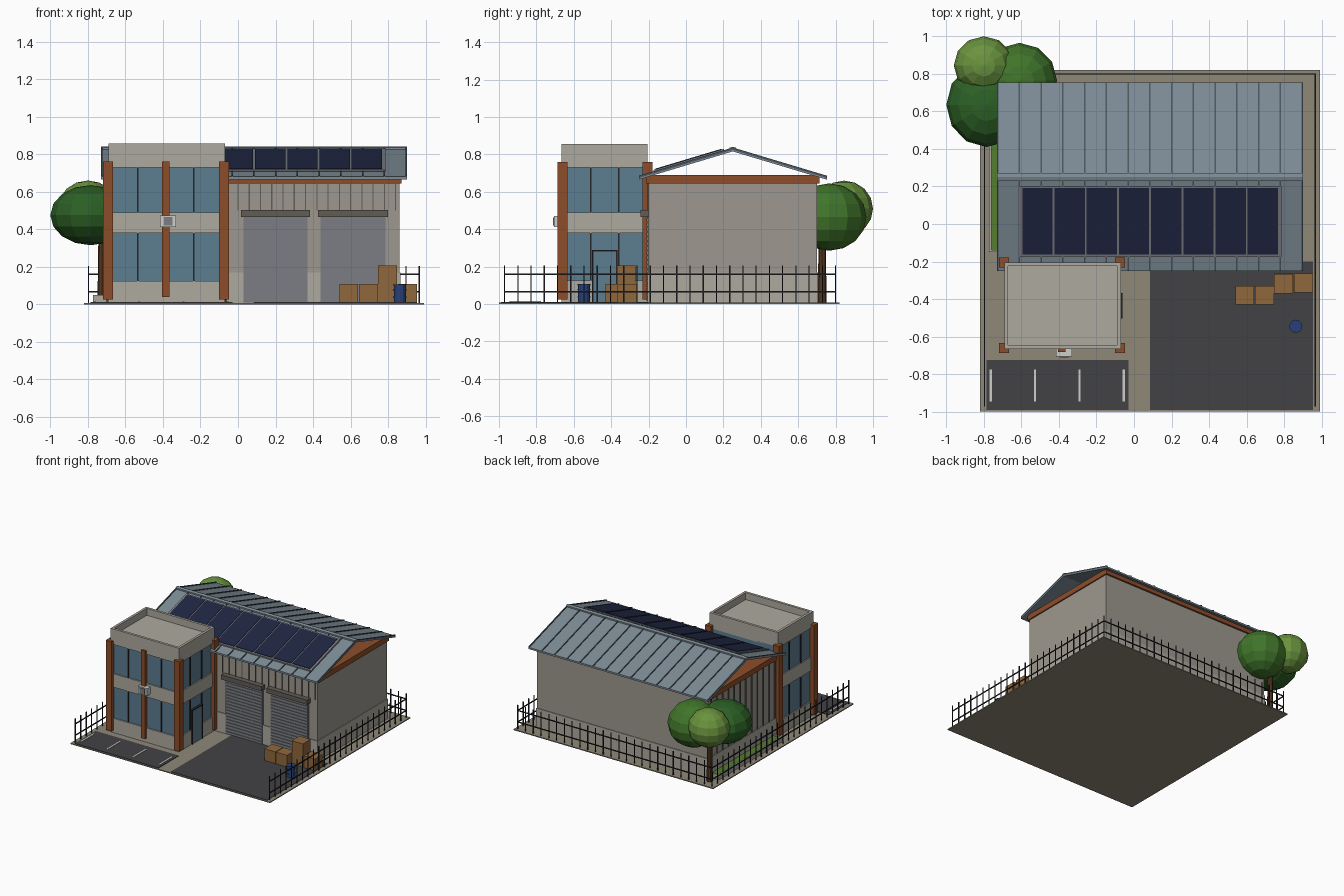
import bpy, bmesh, math
from mathutils import Matrix, Vector

if "Cube" in bpy.data.objects:
    bpy.data.objects.remove(bpy.data.objects["Cube"])


def mat(name, r, g, b):
    m = bpy.data.materials.new(name)
    m.diffuse_color = [(c / 255) ** 2.2 for c in (r, g, b)] + [1]
    m.use_nodes = True
    m.node_tree.nodes["Principled BSDF"].inputs["Base Color"].default_value = m.diffuse_color
    return m


CONC = mat("concrete", 172, 168, 158)
WALL = mat("wall", 156, 151, 142)
PAVE = mat("paving", 142, 135, 120)
ASPH = mat("asphalt", 68, 67, 70)
RUST = mat("rust_orange", 140, 78, 46)
GLASS = mat("glass", 92, 124, 142)
ROOF = mat("roof_metal", 124, 138, 148)
RIB = mat("roof_rib", 76, 86, 94)
SOLAR = mat("solar_blue", 36, 42, 68)
DARK = mat("dark_metal", 42, 42, 46)
DOOR = mat("shutter", 122, 125, 130)
HOOD = mat("hood", 98, 93, 86)
WOOD = mat("crate_wood", 142, 104, 62)
BLUE = mat("barrel_blue", 44, 66, 118)
WHITE = mat("light_grey", 205, 205, 200)
GRASS = mat("grass", 84, 124, 50)
BARK = mat("bark", 84, 58, 40)
LEAF1 = mat("leaf_dark", 48, 96, 42)
LEAF2 = mat("leaf_mid", 66, 116, 46)
LEAF3 = mat("leaf_light", 106, 146, 64)


def finish(name, bm, m):
    me = bpy.data.meshes.new(name)
    bmesh.ops.recalc_face_normals(bm, faces=bm.faces[:])
    bm.to_mesh(me)
    bm.free()
    ob = bpy.data.objects.new(name, me)
    bpy.context.collection.objects.link(ob)
    me.materials.append(m)
    return ob


# each box is (x0, x1, y0, y1, z0, z1)
def boxes(name, items, m):
    bm = bmesh.new()
    for x0, x1, y0, y1, z0, z1 in items:
        c = Vector((x0 + x1, y0 + y1, z0 + z1)) / 2
        bmesh.ops.create_cube(bm, size=1, matrix=Matrix.Translation(c)
                              @ Matrix.Diagonal((x1 - x0, y1 - y0, z1 - z0, 1)))
    return finish(name, bm, m)


# sloped slabs following the roof pitch: (x0, x1, y0, y1, low offset, high offset)
def slabs(name, items, m):
    z = lambda y: 0.83 - 0.3 * abs(y - 0.25)
    bm = bmesh.new()
    for x0, x1, y0, y1, a, b in items:
        prof = [(y0, z(y0) + a), (y1, z(y1) + a), (y1, z(y1) + b), (y0, z(y0) + b)]
        f = bm.faces.new([bm.verts.new((x0, *p)) for p in prof])
        g = bmesh.ops.extrude_face_region(bm, geom=[f])["geom"]
        bmesh.ops.translate(bm, vec=(x1 - x0, 0, 0),
                            verts=[v for v in g if isinstance(v, bmesh.types.BMVert)])
    return finish(name, bm, m)


def cylinder(name, x, y, z0, z1, r0, r1, n, m):
    bm = bmesh.new()
    bmesh.ops.create_cone(bm, cap_ends=True, segments=n, radius1=r0, radius2=r1,
                          depth=z1 - z0, matrix=Matrix.Translation((x, y, (z0 + z1) / 2)))
    return finish(name, bm, m)


# site
boxes("ground_slab", [(-0.82, 0.99, -1, 0.82, 0, 0.008)], PAVE)
boxes("asphalt", [(0.085, 0.955, -0.99, -0.2, 0.004, 0.012),
                  (-0.785, -0.03, -0.99, -0.725, 0.004, 0.012)], ASPH)
boxes("parking_lines", [(x - 0.006, x + 0.006, -0.945, -0.775, 0.008, 0.015)
                        for x in (-0.763, -0.527, -0.29, -0.055)], WHITE)
boxes("planter_kerb", [(-0.772, -0.76, -0.15, 0.68, 0.005, 0.05),
                       (-0.772, -0.70, -0.15, -0.138, 0.005, 0.05),
                       (-0.772, -0.70, 0.668, 0.68, 0.005, 0.05)], CONC)
boxes("planter_grass", [(-0.76, -0.69, -0.138, 0.668, 0.005, 0.04)], GRASS)

# main hall
boxes("hall_walls", [(-0.69, 0.86, -0.2, 0.7, 0.005, 0.65)], WALL)
P = (0.008, 0.17)
boxes("hall_plinth", [(-0.695, 0.865, 0.69, 0.705, *P), (0.85, 0.865, -0.205, 0.705, *P),
                      (-0.695, -0.68, -0.205, 0.705, *P), (-0.06, 0.03, -0.205, -0.19, *P),
                      (0.37, 0.44, -0.205, -0.19, *P), (0.79, 0.865, -0.205, -0.19, *P)], CONC)
boxes("wall_ribs", [(x - 0.003, x + 0.003, -0.206, -0.19, 0.5, 0.65)
                    for x in [0.06 * i for i in range(15)]]
      + [(-0.698, -0.68, y - 0.003, y + 0.003, 0.17, 0.65)
         for y in [-0.16 + 0.075 * i for i in range(12)]], HOOD)
boxes("eave_band", [(-0.70, 0.87, -0.21, 0.715, 0.645, 0.69)], RUST)

# roller doors
for k, (a, b) in enumerate([(0.03, 0.37), (0.44, 0.785)]):
    boxes(f"roller_door_{k}", [(a, b, -0.206, -0.19, 0.01, 0.47)], DOOR)
    boxes(f"door_slats_{k}", [(a + 0.005, b - 0.005, -0.211, -0.2, z, z + 0.018)
                              for z in [0.015 + 0.025 * i for i in range(18)]], DOOR)
    boxes(f"door_hood_{k}", [(a - 0.013, b + 0.013, -0.243, -0.19, 0.465, 0.503)], HOOD)

# roof with standing seams
slabs("roof_sheets", [(-0.73, 0.9, -0.25, 0.25, -0.014, 0),
                      (-0.73, 0.9, 0.25, 0.755, -0.014, 0)], ROOF)
xs = [-0.726 + i * 1.622 / 14 for i in range(15)]
slabs("roof_seams", [(x - 0.004, x + 0.004, y0, y1, -0.005, 0.007)
                     for x in xs for y0, y1 in ((-0.25, 0.25), (0.25, 0.755))], RIB)
slabs("ridge_cap", [(-0.73, 0.9, 0.232, 0.25, -0.002, 0.011),
                    (-0.73, 0.9, 0.25, 0.268, -0.002, 0.011)], ROOF)
slabs("solar_frame", [(-0.613, 0.785, -0.175, 0.203, 0.004, 0.014)], DOOR)
w = 1.372 / 8
slabs("solar_panels", [(-0.6 + i * w + 0.005, -0.6 + (i + 1) * w - 0.005, -0.163, 0.191,
                        0.008, 0.018) for i in range(8)], SOLAR)

# office tower
X0, X1, Y0, Y1 = -0.69, -0.07, -0.665, -0.205
boxes("tower_glass", [(X0 + 0.01, X1 - 0.01, Y0 + 0.01, Y1, 0.1, 0.74)], GLASS)
boxes("tower_bands", [(X0, X1, Y0, Y1, a, b)
                      for a, b in ((0.005, 0.125), (0.38, 0.49), (0.73, 0.8))], CONC)
t = 0.02
boxes("parapet", [(X0, X1, Y0, Y0 + t, 0.8, 0.857), (X0, X1, Y1 - t, Y1, 0.8, 0.857),
                  (X0, X0 + t, Y0 + t, Y1 - t, 0.8, 0.857),
                  (X1 - t, X1, Y0 + t, Y1 - t, 0.8, 0.857)], CONC)
boxes("tower_columns", [(x - 0.026, x + 0.026, y - 0.027, y + 0.027, 0.025, 0.76)
                        for x in (-0.692, -0.075) for y in (-0.66, -0.206)]
      + [(-0.404, -0.366, -0.682, -0.64, 0.04, 0.76)], RUST)
Z = ((0.125, 0.38), (0.49, 0.73))
boxes("mullions", [(x - 0.004, x + 0.004, Y0 + 0.003, Y0 + 0.02, a, b)
                   for x in (-0.535, -0.235) for a, b in Z]
      + [(x - 0.008, x + 0.008, y - 0.004, y + 0.004, a, b)
         for x in (X0 + 0.011, X1 - 0.011) for y in (-0.51, -0.36) for a, b in Z], DARK)
boxes("side_door", [(-0.085, -0.064, -0.495, -0.375, 0.01, 0.28)], GLASS)
boxes("side_door_frame", [(-0.085, -0.06, -0.503, -0.495, 0.01, 0.288),
                          (-0.085, -0.06, -0.375, -0.367, 0.01, 0.288),
                          (-0.085, -0.06, -0.503, -0.367, 0.28, 0.288)], DARK)
boxes("wall_unit", [(-0.415, -0.33, -0.705, -0.66, 0.412, 0.472)], WHITE)
boxes("wall_unit_grille", [(-0.395, -0.35, -0.71, -0.70, 0.42, 0.464)], DOOR)

# crates and barrel
crates = [(0.59, -0.38, 0.01), (0.695, -0.38, 0.01), (0.797, -0.315, 0.01),
          (0.903, -0.315, 0.01), (0.797, -0.32, 0.108)]
for k, (x, y, z) in enumerate(crates):
    boxes(f"crate_{k}", [(x - 0.05, x + 0.05, y - 0.05, y + 0.05, z, z + 0.098)], WOOD)
cylinder("barrel", 0.862, -0.545, 0.01, 0.105, 0.032, 0.032, 12, BLUE)
for z in (0.035, 0.075, 0.1):
    cylinder("barrel_hoop", 0.862, -0.545, z, z + 0.006, 0.035, 0.035, 12, BLUE)

# fence on the left, back and right
FX0, FX1, FY0, FY1, h = -0.797, 0.966, -0.97, 0.8, 0.003
n = 25
posts = [(x, FY0 + (FY1 - FY0) * i / n) for x in (FX0, FX1) for i in range(n + 1)]
posts += [(FX0 + (FX1 - FX0) * i / n, FY1) for i in range(1, n)]
boxes("fence_posts", [(x - h, x + h, y - h, y + h, 0.005, 0.205) for x, y in posts], DARK)
boxes("fence_rails", [b for z in (0.066, 0.16) for b in (
    (FX0 - h, FX0 + h, FY0, FY1, z - 0.004, z + 0.004),
    (FX1 - h, FX1 + h, FY0, FY1, z - 0.004, z + 0.004),
    (FX0, FX1, FY1 - h, FY1 + h, z - 0.004, z + 0.004))], DARK)

# tree
cylinder("tree_trunk", -0.725, 0.728, 0.0, 0.42, 0.024, 0.018, 8, BARK)
for k, (c, r, m) in enumerate([((-0.785, 0.635, 0.475), (0.215, 0.225, 0.16), LEAF1),
                               ((-0.61, 0.765, 0.465), (0.2, 0.2, 0.18), LEAF2),
                               ((-0.8, 0.845, 0.51), (0.16, 0.155, 0.15), LEAF3)]):
    bm = bmesh.new()
    bmesh.ops.create_uvsphere(bm, u_segments=12, v_segments=8, radius=1,
                              matrix=Matrix.Translation(c) @ Matrix.Diagonal((*r, 1)))
    finish(f"tree_crown_{k}", bm, m)
